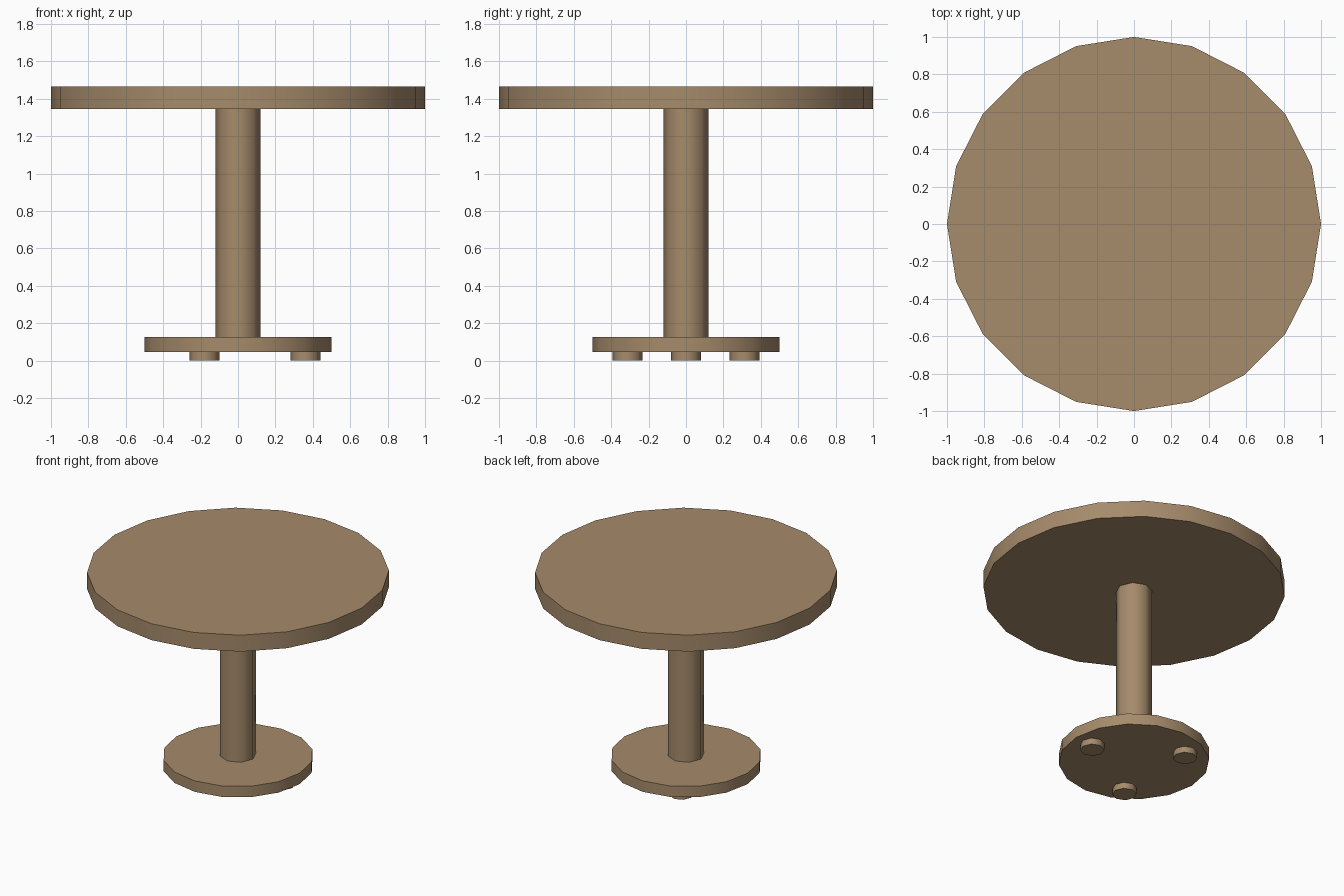
import bpy
import math

cube = bpy.data.objects.get("Cube")
if cube:
    bpy.data.objects.remove(cube, do_unlink=True)

# Single wood colour
wood = bpy.data.materials.new("tan_wood")
wood.use_nodes = True
colour = (0.381, 0.258, 0.147, 1.0)
wood.diffuse_color = colour
wood.node_tree.nodes["Principled BSDF"].inputs["Base Color"].default_value = colour


def disc(name, sides, radius, bottom, top, x=0.0, y=0.0):
    """Upright cylinder with a vertex on +x, smooth sides and flat caps."""
    bpy.ops.mesh.primitive_cylinder_add(
        vertices=sides, radius=radius, depth=top - bottom,
        location=(x, y, (bottom + top) / 2),
        rotation=(0, 0, math.pi / 2))
    obj = bpy.context.object
    obj.name = name
    obj.data.materials.append(wood)
    bpy.ops.object.shade_smooth_by_angle(angle=math.radians(60))
    return obj


FOOT_TOP, BASE_TOP, POST_TOP, TABLE_TOP = 0.045, 0.125, 1.345, 1.465

# Main stack
disc("tabletop", 20, 1.0, POST_TOP, TABLE_TOP)
disc("post", 8, 0.12, BASE_TOP, POST_TOP)
disc("base", 16, 0.5, FOOT_TOP, BASE_TOP)

# Three feet spaced evenly under the base
for i in range(3):
    a = math.tau * i / 3
    disc(f"foot_{i + 1}", 8, 0.08, 0.0, FOOT_TOP,
         0.36 * math.cos(a), 0.36 * math.sin(a))
